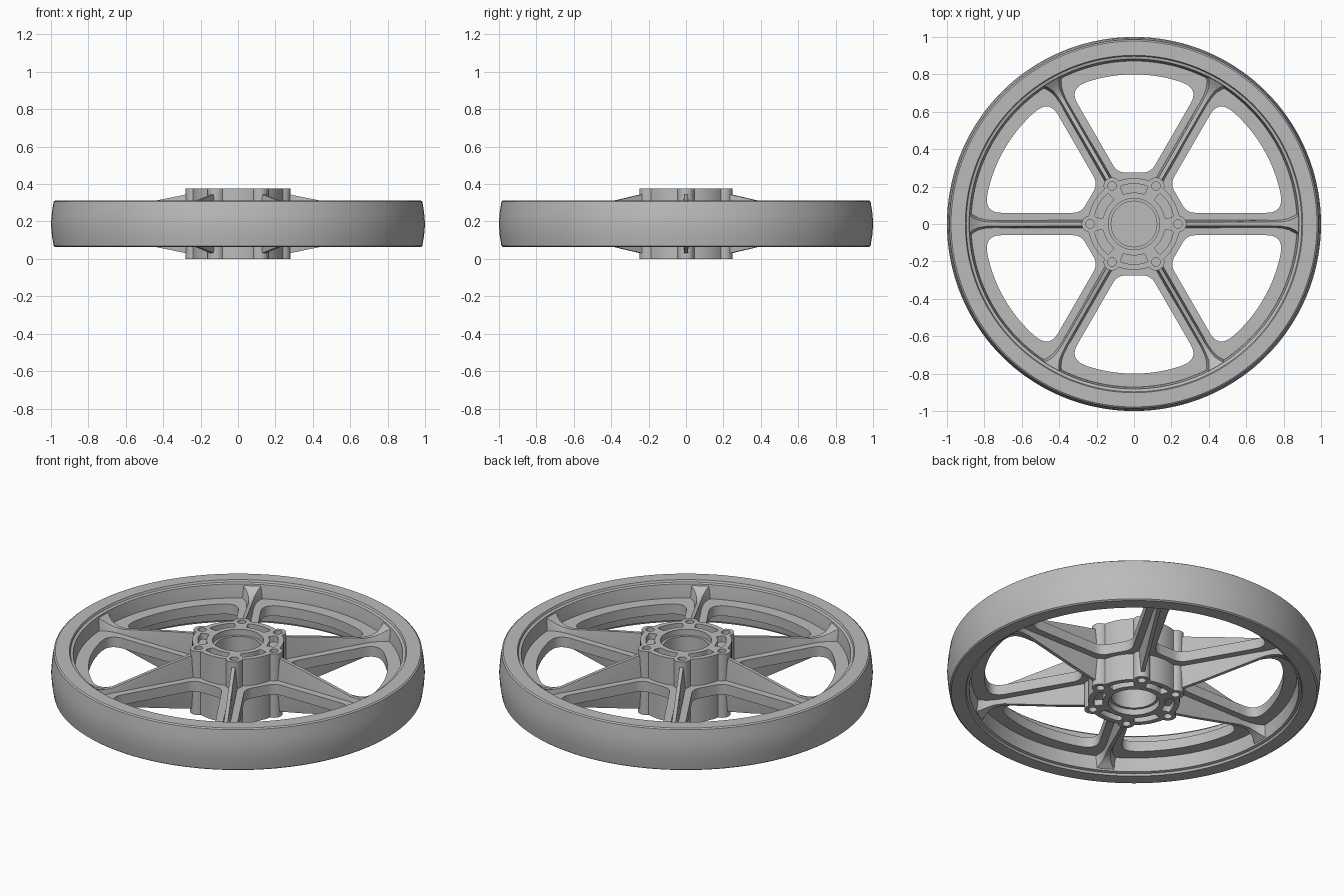
import bpy, bmesh
from math import sin, cos, pi, radians, sqrt, asin
from mathutils import Vector, Matrix

cube = bpy.data.objects.get("Cube")
if cube:
    bpy.data.objects.remove(cube, do_unlink=True)

MID = 0.1875      # height of the wheel's middle plane
STEP = pi / 3     # six spokes

metal = bpy.data.materials.new("cast_grey")
metal.use_nodes = True
GREY = (0.5, 0.5, 0.5, 1)
metal.diffuse_color = GREY
metal.node_tree.nodes["Principled BSDF"].inputs["Base Color"].default_value = GREY


def finish(name, bm, angle=35):
    """Clean up a mesh, add it to the scene and shade it."""
    bmesh.ops.remove_doubles(bm, verts=bm.verts, dist=0.0002)
    bmesh.ops.recalc_face_normals(bm, faces=bm.faces)
    mesh = bpy.data.meshes.new(name)
    bm.to_mesh(mesh)
    bm.free()
    mesh.materials.clear()
    mesh.materials.append(metal)
    obj = bpy.data.objects.new(name, mesh)
    bpy.context.collection.objects.link(obj)
    bpy.ops.object.select_all(action='DESELECT')
    obj.select_set(True)
    bpy.context.view_layer.objects.active = obj
    bpy.ops.object.shade_smooth_by_angle(angle=radians(angle))
    return obj


def polar(r, a):
    return Vector((r * cos(a), r * sin(a)))


def circle(r, centre=Vector((0, 0)), n=48):
    return [centre + polar(r, 2 * pi * i / n) for i in range(n)]


def turned(points, a):
    rot = Matrix.Rotation(a, 2)
    return [rot @ p for p in points]


def rounded(corners, steps=8):
    """Outline from (point, trim) pairs, each corner curved by its trim."""
    out = []
    for i, (p, trim) in enumerate(corners):
        if not trim:
            out.append(p)
            continue
        before = corners[i - 1][0]
        after = corners[(i + 1) % len(corners)][0]
        a = p + (before - p).normalized() * trim
        b = p + (after - p).normalized() * trim
        for k in range(steps + 1):
            t = k / steps
            out.append(a * (1 - t) ** 2 + p * 2 * t * (1 - t) + b * t * t)
    return out


def plate(name, outlines, z0, z1):
    """Flat slab: first outline is the edge, the others are holes."""
    curve = bpy.data.curves.new(name, 'CURVE')
    curve.dimensions = '2D'
    curve.fill_mode = 'BOTH'
    curve.extrude = (z1 - z0) / 2
    for pts in outlines:
        spline = curve.splines.new('POLY')
        spline.points.add(len(pts) - 1)
        for sp, p in zip(spline.points, pts):
            sp.co = (p.x, p.y, 0, 1)
        spline.use_cyclic_u = True
    temp = bpy.data.objects.new(name + "_curve", curve)
    bpy.context.collection.objects.link(temp)
    deps = bpy.context.evaluated_depsgraph_get()
    mesh = bpy.data.meshes.new_from_object(temp.evaluated_get(deps))
    bm = bmesh.new()
    bm.from_mesh(mesh)
    bpy.data.objects.remove(temp, do_unlink=True)
    bpy.data.meshes.remove(mesh)
    bmesh.ops.translate(bm, verts=bm.verts, vec=(0, 0, (z0 + z1) / 2))
    return finish(name, bm)


# Rim: lathed section, mirrored about the middle plane
half = [(0.87, 0), (0.872, 0.045), (0.882, 0.108), (0.897, 0.112), (0.902, 0.124),
        (0.978, 0.124), (0.986, 0.118), (0.995, 0.06), (1.0, 0)]
section = half + [(r, -z) for r, z in reversed(half[1:-1])]
bm = bmesh.new()
ring = [bm.verts.new((r, 0, MID + z)) for r, z in section]
edges = [bm.edges.new((ring[i - 1], ring[i])) for i in range(len(ring))]
bmesh.ops.spin(bm, geom=ring + edges, cent=(0, 0, 0), axis=(0, 0, 1),
               angle=2 * pi, steps=144, use_merge=True)
finish("rim", bm, 28)

# Web plate with six rounded windows between the spokes
SPOKE, OUTER, INNER = 0.06, 0.8, 0.275
axis, side = polar(1, STEP / 2), polar(1, STEP / 2 - pi / 2)
inner = axis * ((INNER - SPOKE * side.x) / axis.x) + side * SPOKE
outer = axis * sqrt(OUTER ** 2 - SPOKE ** 2) + side * SPOKE
span = STEP / 2 - asin(SPOKE / OUTER) - 0.13
flip = lambda p: Vector((p.x, -p.y))
window = rounded([(flip(inner), 0.045), (flip(outer), 0.09)]
                 + [(polar(OUTER, span * k / 12), 0) for k in range(-12, 13)]
                 + [(outer, 0.09), (inner, 0.045)])
plate("web", [circle(0.89, n=96)]
      + [turned(window, STEP * (k + 0.5)) for k in range(6)], MID - 0.03, MID + 0.03)

# Hub outline: a round body with a boss around each bolt hole
BOLT, BOSS = 0.235, 0.045


def hub_radius(a):
    a = (a + STEP / 2) % STEP - STEP / 2
    reach = BOSS ** 2 - (BOLT * sin(a)) ** 2
    return max(0.245, BOLT * cos(a) + sqrt(reach)) if reach > 0 else 0.245


hub_edge = [polar(hub_radius(2 * pi * i / 240), 2 * pi * i / 240) for i in range(240)]
bolts = [circle(0.023, polar(BOLT, STEP * k), 20) for k in range(6)]

# Curved pockets in the hub faces, between the bosses
width = radians(20)
arc = [width * k / 6 for k in range(-6, 7)]
pocket = rounded([(polar(0.215, a), 0.012 if abs(a) == width else 0) for a in arc]
                 + [(polar(0.168, a), 0.008 if abs(a) == width else 0) for a in reversed(arc)], 4)
pockets = [turned(pocket, STEP * (k + 0.5)) for k in range(6)]

CAP = 0.035
plate("hub_core", [hub_edge, circle(0.122)] + bolts, CAP, 2 * MID - CAP)
for name, z in (("hub_bottom_face", 0), ("hub_top_face", 2 * MID - CAP)):
    plate(name, [hub_edge, circle(0.137)] + bolts + pockets, z, z + CAP)

# Ribs: tapered blades falling away from the hub and flaring at the rim
# each station: radius, half height, half width at edge, half width at middle
stations = [(0.262, 0.160, 0.010, 0.022), (0.43, 0.126, 0.010, 0.022),
            (0.74, 0.056, 0.010, 0.022), (0.79, 0.055, 0.012, 0.026),
            (0.83, 0.066, 0.018, 0.035), (0.86, 0.084, 0.032, 0.050),
            (0.89, 0.106, 0.055, 0.075)]
for k in range(6):
    bm = bmesh.new()
    loops = []
    for r, h, tip, base in stations:
        shape = [(tip, h), (base, 0.02), (base, -0.02), (tip, -h),
                 (-tip, -h), (-base, -0.02), (-base, 0.02), (-tip, h)]
        loops.append([bm.verts.new((r, y, MID + z)) for y, z in shape])
    for a, b in zip(loops, loops[1:]):
        for i in range(8):
            bm.faces.new((a[i - 1], a[i], b[i], b[i - 1]))
    bm.faces.new(loops[0])
    bm.faces.new(loops[-1])
    bmesh.ops.rotate(bm, verts=bm.verts, matrix=Matrix.Rotation(STEP * k, 3, 'Z'))
    finish("rib_%d" % (k + 1), bm, 30)
